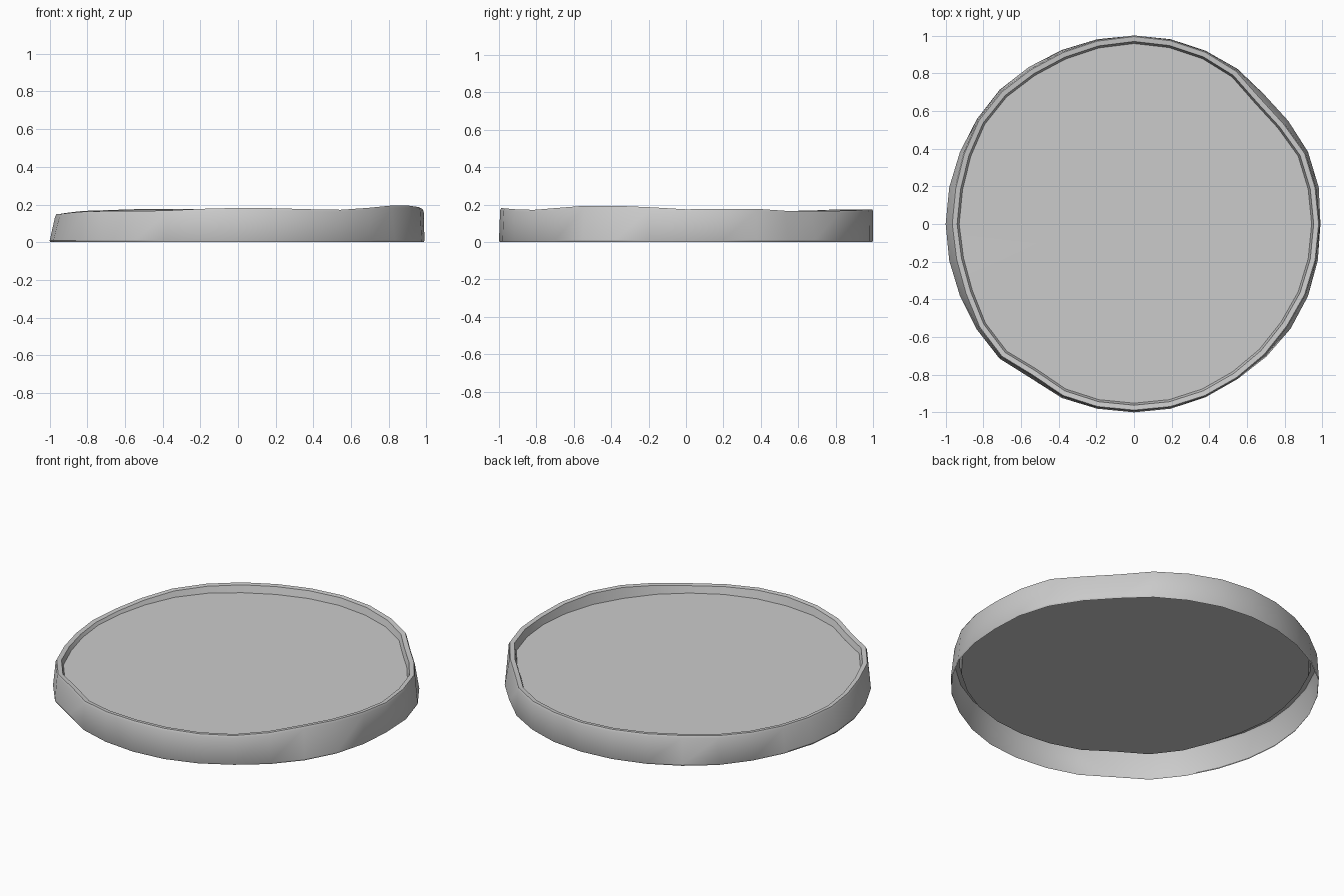
import bpy, bmesh, math

if "Cube" in bpy.data.objects:
    bpy.data.objects.remove(bpy.data.objects["Cube"])

N = 32
# Outer radius at the foot, outer radius at the rim, and rim height per spoke (counter-clockwise from +x)
FOOT = [.99, 1, 1, .985, .975, .99, .995, 1, 1, 1, 1, 1.003, 1.008, 1.003, 1, 1,
        1, 1, 1, 1.005, 1.01, .985, 1, 1, 1, 1, .995, .99, .995, 1, 1, .995]
RIM = [.98, .98, .98, .955, .945, .975, .987, .992, .995, .99, .985, .985, .992, .99, .975, .965,
       .965, .96, .965, .985, .992, .965, .985, .988, .988, .988, .985, .98, .978, .975, .98, .98]
HEIGHT = [.175, .178, .178, .167, .165, .167, .17, .175, .175, .175, .175, .175, .17, .166, .157, .15,
          .148, .15, .156, .162, .165, .165, .168, .177, .182, .18, .175, .172, .182, .194, .194, .186]
FLOOR = 0.13

bm = bmesh.new()


def ring(radius, height):
    """Closed loop of vertices; radius and height are functions of the spoke index."""
    out = []
    for i in range(N):
        a = 2 * math.pi * i / N
        out.append(bm.verts.new((radius(i) * math.cos(a), radius(i) * math.sin(a), height(i))))
    return out


# Open-bottomed shell: foot chamfer, leaning wall, narrow rim, recessed floor
rings = [
    ring(lambda i: FOOT[i] - .004, lambda i: 0),
    ring(lambda i: FOOT[i], lambda i: .008),
    ring(lambda i: RIM[i] + .006, lambda i: HEIGHT[i] - .012),
    ring(lambda i: RIM[i], lambda i: HEIGHT[i]),
    ring(lambda i: RIM[i] - .026, lambda i: HEIGHT[i] - .003),
    ring(lambda i: RIM[i] - .037, lambda i: min(FLOOR, HEIGHT[i] - .02)),
    ring(lambda i: .55, lambda i: FLOOR),
]
for lo, hi in zip(rings, rings[1:]):
    for i in range(N):
        j = (i + 1) % N
        bm.faces.new((lo[i], lo[j], hi[j], hi[i]))
centre = bm.verts.new((0, 0, FLOOR))
for i in range(N):
    bm.faces.new((rings[-1][i], rings[-1][(i + 1) % N], centre))

mesh = bpy.data.meshes.new("round_base")
bm.to_mesh(mesh)
bm.free()
base = bpy.data.objects.new("round_base", mesh)
bpy.context.collection.objects.link(base)

# Smooth wall and floor, crisp rim edges
bpy.context.view_layer.objects.active = base
base.select_set(True)
bpy.ops.object.shade_smooth_by_angle(angle=math.radians(30))
